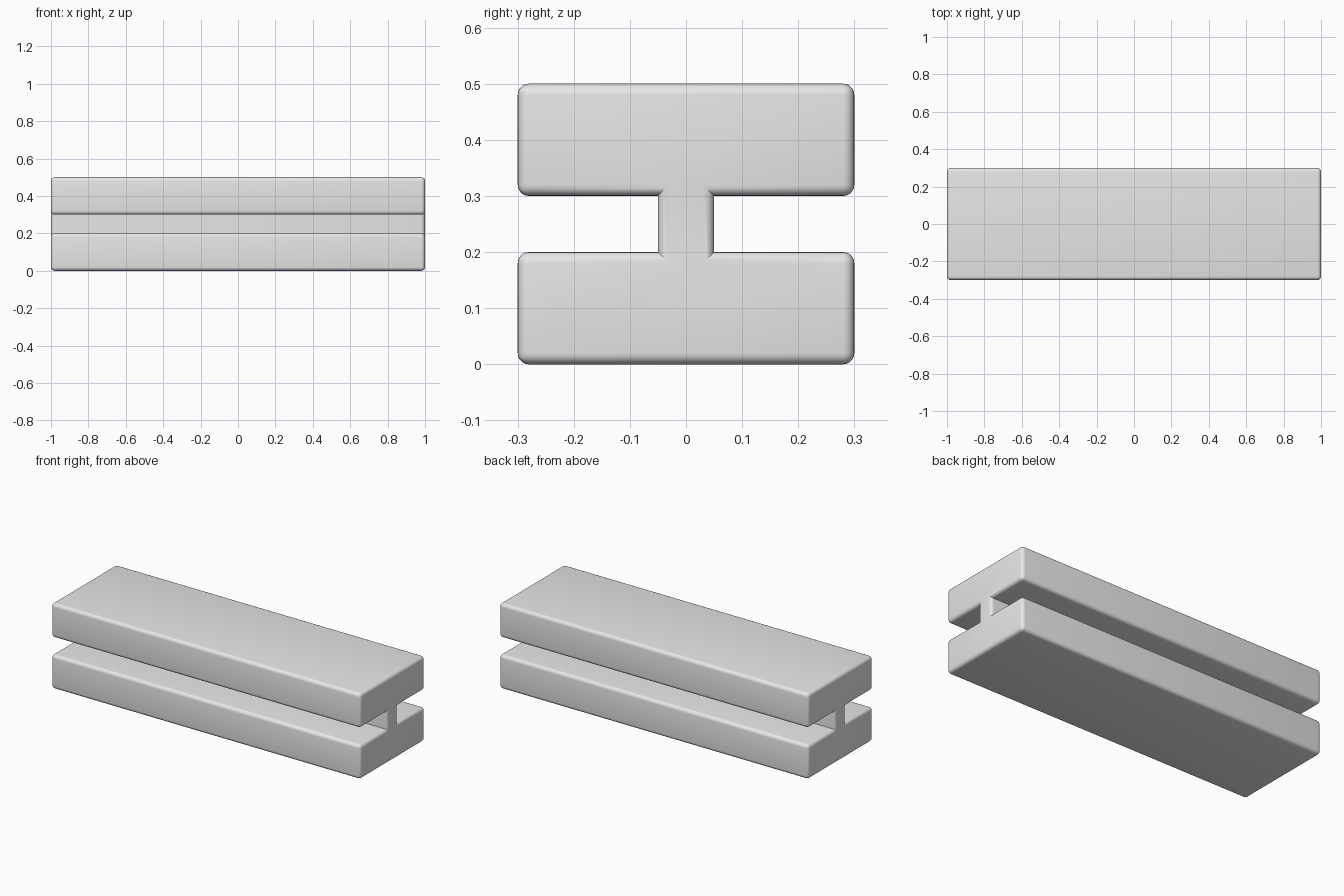
import bpy
import bmesh

cube = bpy.data.objects.get("Cube")
if cube:
    bpy.data.objects.remove(cube, do_unlink=True)

LENGTH, DEPTH, HEIGHT = 2.0, 0.6, 0.5
WEB, FLANGE = 0.1, 0.2
ROUNDING = 0.02

# Grey material
grey = bpy.data.materials.new("plain grey")
grey.use_nodes = True
colour = (0.8, 0.8, 0.8, 1)
grey.diffuse_color = colour
grey.node_tree.nodes["Principled BSDF"].inputs["Base Color"].default_value = colour

# I-shaped cross-section: one half, then its mirror
half = [(DEPTH / 2, 0), (DEPTH / 2, FLANGE), (WEB / 2, FLANGE),
        (WEB / 2, HEIGHT - FLANGE), (DEPTH / 2, HEIGHT - FLANGE), (DEPTH / 2, HEIGHT)]
profile = half + [(-y, z) for y, z in reversed(half)]

# Beam extruded along its length
bm = bmesh.new()
end = bm.faces.new([bm.verts.new((-LENGTH / 2, y, z)) for y, z in profile])
extruded = bmesh.ops.extrude_face_region(bm, geom=[end])["geom"]
bmesh.ops.translate(bm, vec=(LENGTH, 0, 0),
                    verts=[v for v in extruded if isinstance(v, bmesh.types.BMVert)])
bmesh.ops.recalc_face_normals(bm, faces=bm.faces)

# Round the outer edges, leaving the inner corners sharp
outer = [e for e in bm.edges if e.is_convex]
bmesh.ops.bevel(bm, geom=outer, offset=ROUNDING, offset_type='OFFSET',
                segments=5, profile=0.5, affect='EDGES', clamp_overlap=True)
bmesh.ops.recalc_face_normals(bm, faces=bm.faces)

mesh = bpy.data.meshes.new("beam")
bm.to_mesh(mesh)
bm.free()
mesh.materials.append(grey)
beam = bpy.data.objects.new("beam", mesh)
bpy.context.collection.objects.link(beam)

# Smooth shading with sharp inner corners
bpy.ops.object.select_all(action='DESELECT')
beam.select_set(True)
bpy.context.view_layer.objects.active = beam
bpy.ops.object.shade_smooth_by_angle(angle=0.6)
